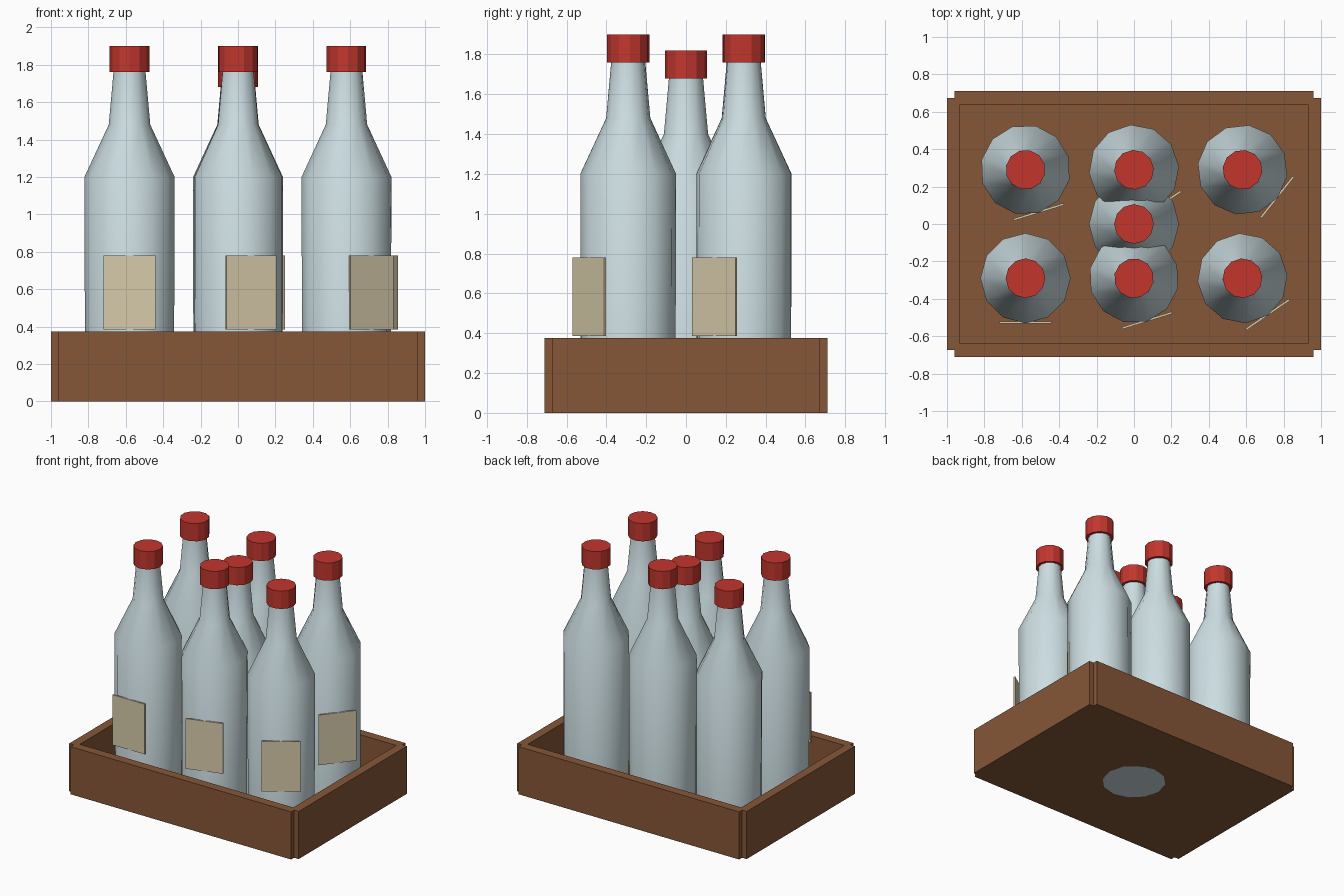
import bpy, bmesh, math
from mathutils import Matrix, Vector

if "Cube" in bpy.data.objects:
    bpy.data.objects.remove(bpy.data.objects["Cube"])


def material(name, rgb):
    m = bpy.data.materials.new(name)
    m.diffuse_color = (*rgb, 1)
    m.use_nodes = True
    m.node_tree.nodes["Principled BSDF"].inputs["Base Color"].default_value = m.diffuse_color
    return m


WOOD = material("brown wood", (0.235, 0.095, 0.038))
GLASS = material("pale glass", (0.61, 0.73, 0.76))
RED = material("red cap", (0.54, 0.037, 0.027))
PAPER = material("cream label", (0.68, 0.60, 0.40))
SIDES = 12


def finish(name, bm, mat, matrix=Matrix(), smooth=None):
    bmesh.ops.recalc_face_normals(bm, faces=bm.faces)
    me = bpy.data.meshes.new(name)
    bm.to_mesh(me)
    bm.free()
    me.materials.append(mat)
    ob = bpy.data.objects.new(name, me)
    bpy.context.collection.objects.link(ob)
    ob.matrix_world = matrix
    if smooth:
        bpy.ops.object.select_all(action='DESELECT')
        ob.select_set(True)
        bpy.context.view_layer.objects.active = ob
        bpy.ops.object.shade_smooth_by_angle(angle=math.radians(smooth))
    return ob


def box(name, lo, hi, mat, matrix=Matrix()):
    lo, hi = Vector(lo), Vector(hi)
    bm = bmesh.new()
    bmesh.ops.create_cube(bm, size=1)
    for v in bm.verts:
        v.co = (lo + hi) / 2 + Vector(a * b for a, b in zip(v.co, hi - lo))
    return finish(name, bm, mat, matrix)


def turned(name, profile, mat, matrix, smooth=None):
    """Closed solid of revolution from (radius, z) points."""
    bm = bmesh.new()
    rings = []
    for r, z in profile:
        rings.append([bm.verts.new((r * math.cos(2 * math.pi * k / SIDES),
                                    r * math.sin(2 * math.pi * k / SIDES), z))
                      for k in range(SIDES)])
    for a, b in zip(rings, rings[1:]):
        for k in range(SIDES):
            n = (k + 1) % SIDES
            bm.faces.new((a[k], a[n], b[n], b[k]))
    bm.faces.new(rings[0][::-1])
    bm.faces.new(rings[-1])
    return finish(name, bm, mat, matrix, smooth)


# Crate: floor and four boards, leaving small notches at the corners
box("crate_floor", (-0.95, -0.66, 0), (0.95, 0.66, 0.08), WOOD)
for s, a, b in ((-1, "front", "left"), (1, "back", "right")):
    y0, y1 = sorted((s * 0.64, s * 0.71))
    x0, x1 = sorted((s * 0.93, s * 1.0))
    box(f"crate_{a}_board", (-0.96, y0, 0), (0.96, y1, 0.375), WOOD)
    box(f"crate_{b}_board", (x0, -0.673, 0), (x1, 0.673, 0.375), WOOD)


# Bottle with cap and front label, turned about its own axis
def bottle(tag, x, y, z, angle):
    m = Matrix.Translation((x, y, z)) @ Matrix.Rotation(angle, 4, 'Z')
    turned(f"bottle_{tag}", [(0.238, 0), (0.241, 1.12), (0.111, 1.40), (0.084, 1.70)],
           GLASS, m, 50)
    turned(f"cap_{tag}", [(0.106, 1.68), (0.106, 1.82)], RED, m)
    box(f"label_{tag}", (-0.14, -0.242, 0.305), (0.14, -0.230, 0.70), PAPER, m)


# Six bottles, each turned a bit further, and a lower one in the middle
for row in range(2):
    for col in range(3):
        bottle(f"{row + 1}_{col + 1}", (col - 1) * 0.58, (row - 0.5) * 0.58,
               0.08, 0.3 * (row + col))
bottle("middle", 0, 0, 0, 0)
